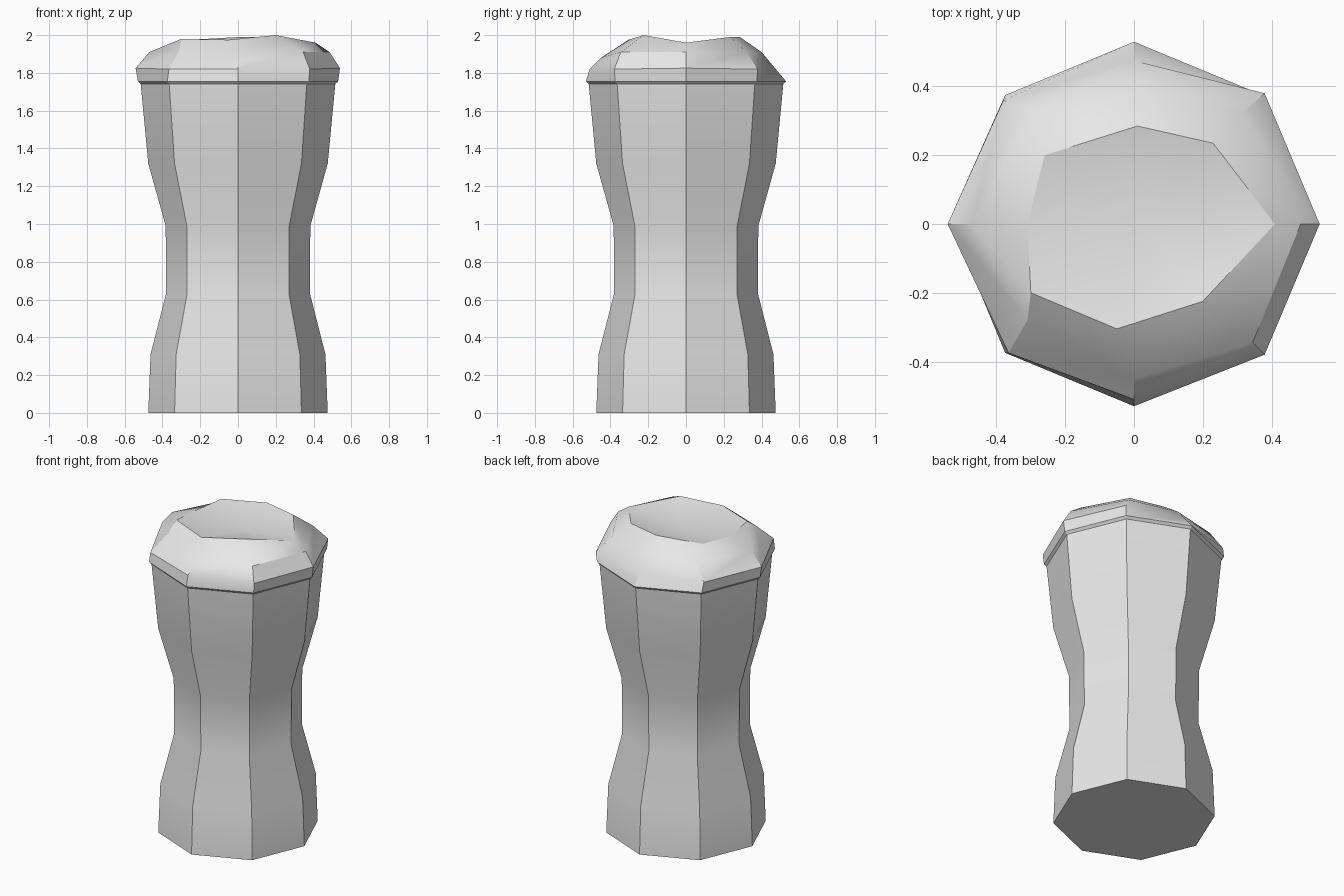
import bpy
import bmesh
from math import cos, sin, pi, radians

cube = bpy.data.objects.get("Cube")
if cube:
    bpy.data.objects.remove(cube, do_unlink=True)

SIDES = 8

grey = bpy.data.materials.new("plain_grey")
grey.use_nodes = True
grey.diffuse_color = (0.8, 0.8, 0.8, 1)
grey.node_tree.nodes["Principled BSDF"].inputs["Base Color"].default_value = (0.8, 0.8, 0.8, 1)


def regular_ring(radius, z):
    """Octagon with a corner on each axis."""
    return [(radius * cos(2 * pi * i / SIDES), radius * sin(2 * pi * i / SIDES), z)
            for i in range(SIDES)]


def bridge(bm, low, high):
    for i in range(SIDES):
        j = (i + 1) % SIDES
        bm.faces.new((low[i], low[j], high[j], high[i]))


# Waisted eight-sided body, closed underneath, ending in the overhanging lip
body_profile = [(0.475, 0), (0.463, 0.31), (0.38, 0.635), (0.383, 0.99),
                (0.475, 1.32), (0.515, 1.74), (0.53, 1.755)]
rings = [regular_ring(r, z) for r, z in body_profile]

# Uneven domed rim: widest band, shoulder, then crest, counter-clockwise from +x
rings.append([(0.54, 0, 1.825), (0.38, 0.38, 1.82), (0, 0.475, 1.82), (-0.38, 0.36, 1.82),
              (-0.542, 0, 1.825), (-0.365, -0.375, 1.82), (0, -0.51, 1.82), (0.38, -0.38, 1.82)])
rings.append([(0.485, 0, 1.91), (0.31, 0.32, 1.91), (0, 0.4, 1.91), (-0.3, 0.33, 1.91),
              (-0.47, 0, 1.91), (-0.31, -0.28, 1.92), (0, -0.45, 1.88), (0.345, -0.345, 1.91)])
rings.append([(0.41, 0, 1.96), (0.23, 0.235, 1.99), (0.01, 0.285, 1.99), (-0.26, 0.2, 1.975),
              (-0.31, 0, 1.96), (-0.3, -0.2, 1.98), (-0.05, -0.305, 1.975), (0.2, -0.225, 2.0)])

bm = bmesh.new()
verts = [[bm.verts.new(p) for p in ring] for ring in rings]
for low, high in zip(verts, verts[1:]):
    bridge(bm, low, high)
bm.faces.new(verts[0][::-1])

# Shallow dished top
crest = verts[-1]
centre = bm.verts.new((0.03, 0, 1.93))
for i in range(SIDES):
    bm.faces.new((crest[i], crest[(i + 1) % SIDES], centre))
bmesh.ops.recalc_face_normals(bm, faces=bm.faces)

mesh = bpy.data.meshes.new("waisted_body_with_rim")
bm.to_mesh(mesh)
bm.free()
mesh.materials.append(grey)
body = bpy.data.objects.new("waisted_body_with_rim", mesh)
bpy.context.collection.objects.link(body)

# Smooth up the sides, crisp at the eight corners
bpy.ops.object.select_all(action="DESELECT")
body.select_set(True)
bpy.context.view_layer.objects.active = body
bpy.ops.object.shade_smooth_by_angle(angle=radians(30))
